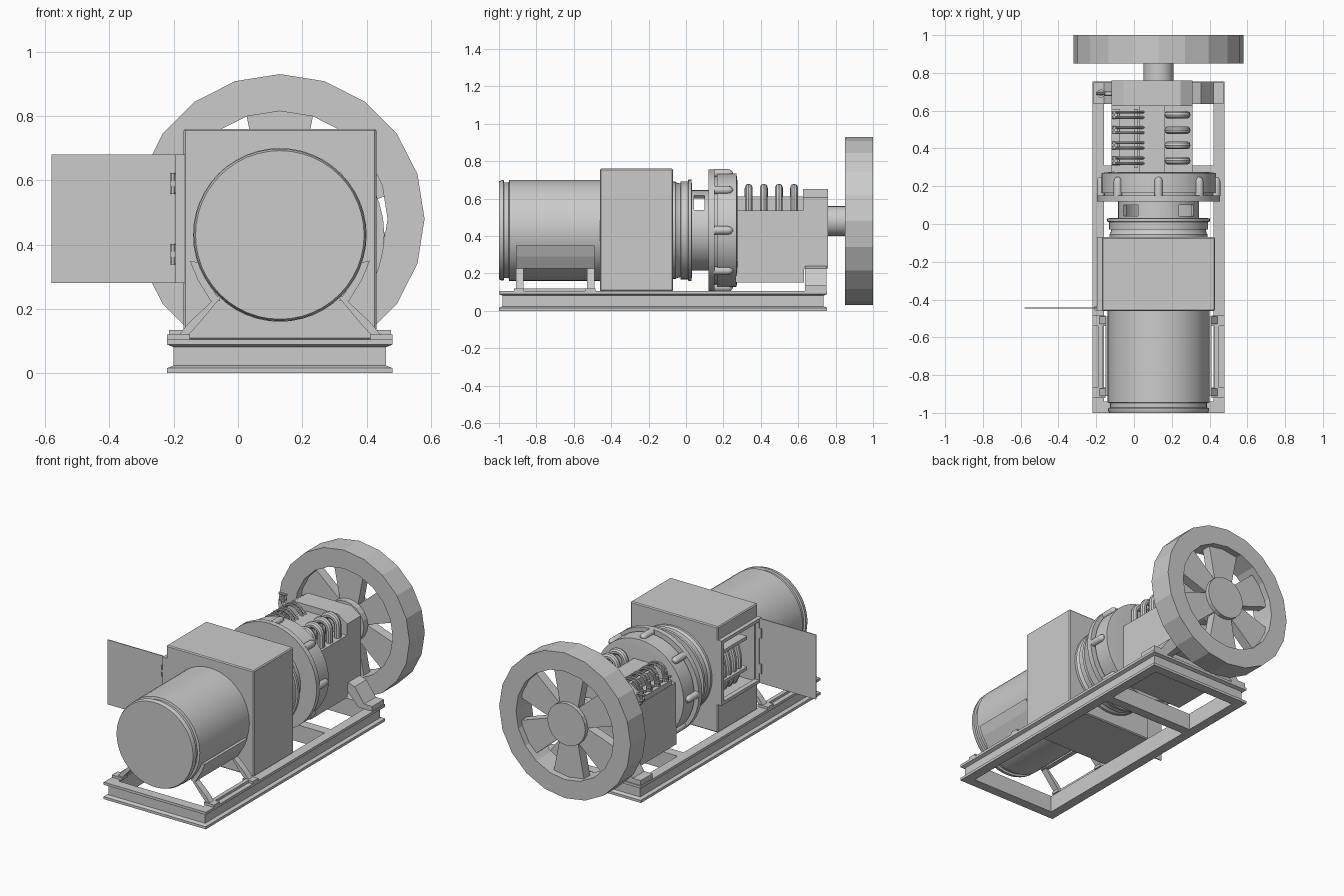
import bpy, bmesh
from math import pi, sin, cos, radians
from mathutils import Matrix, Vector

if "Cube" in bpy.data.objects:
    bpy.data.objects.remove(bpy.data.objects["Cube"])

CX, CZ, WZ = 0.13, 0.43, 0.48     # motor axis x/z, flywheel axis z


def make(name, bm, smooth=False):
    bmesh.ops.recalc_face_normals(bm, faces=bm.faces)
    me = bpy.data.meshes.new(name)
    bm.to_mesh(me)
    bm.free()
    ob = bpy.data.objects.new(name, me)
    bpy.context.collection.objects.link(ob)
    if smooth:
        smooth_shade(ob)
    return ob


def smooth_shade(ob):
    bpy.ops.object.select_all(action='DESELECT')
    ob.select_set(True)
    bpy.context.view_layer.objects.active = ob
    bpy.ops.object.shade_smooth_by_angle(angle=radians(35))


def box(name, x, y, z, bevel=0, rot=None):
    bm = bmesh.new()
    bmesh.ops.create_cube(bm, size=1)
    for v in bm.verts:
        v.co = [a[0] + (a[1] - a[0]) * (c + 0.5) for a, c in zip((x, y, z), v.co)]
    if bevel:
        bmesh.ops.bevel(bm, geom=bm.edges[:], offset=bevel, segments=1, affect='EDGES')
    if rot:
        bm.transform(rot)
    return make(name, bm)


def extrude(name, pts, y0, y1, mat=None):
    """Extrude an xz outline along y."""
    bm = bmesh.new()
    a, b = ([bm.verts.new((x, y, z)) for x, z in pts] for y in (y0, y1))
    bm.faces.new(a)
    bm.faces.new(b)
    for i in range(len(pts)):
        j = (i + 1) % len(pts)
        bm.faces.new((a[i], a[j], b[j], b[i]))
    if mat:
        bm.transform(mat)
    return make(name, bm)


def lathe(name, prof, cz=CZ, n=40, closed=False, smooth=True, cx=CX):
    """Revolve (y, radius) points about an axis along y."""
    bm = bmesh.new()
    rings = [[bm.verts.new((cx + r * sin(2 * pi * k / n), y, cz + r * cos(2 * pi * k / n)))
              for k in range(n)] for y, r in prof]
    pairs = list(zip(rings, rings[1:]))
    if closed:
        pairs.append((rings[-1], rings[0]))
    else:
        bm.faces.new(rings[0])
        bm.faces.new(rings[-1])
    for a, b in pairs:
        for k in range(n):
            m = (k + 1) % n
            bm.faces.new((a[k], a[m], b[m], b[k]))
    return make(name, bm, smooth)


def tube(name, pts, r, res=3):
    """Round pipe through points."""
    cu = bpy.data.curves.new(name, 'CURVE')
    cu.dimensions, cu.bevel_depth, cu.bevel_resolution, cu.use_fill_caps = '3D', r, res, True
    sp = cu.splines.new('POLY')
    sp.points.add(len(pts) - 1)
    for p, c in zip(sp.points, pts):
        p.co = (*c, 1)
    tmp = bpy.data.objects.new(name, cu)
    me = bpy.data.meshes.new_from_object(tmp)
    bpy.data.objects.remove(tmp)
    ob = bpy.data.objects.new(name, me)
    bpy.context.collection.objects.link(ob)
    smooth_shade(ob)
    return ob


def cut(ob, cutter):
    m = ob.modifiers.new('cut', 'BOOLEAN')
    m.object, m.operation, m.solver = cutter, 'DIFFERENCE', 'EXACT'
    bpy.context.view_layer.update()
    me = bpy.data.meshes.new_from_object(ob.evaluated_get(bpy.context.evaluated_depsgraph_get()))
    ob.modifiers.clear()
    ob.data = me
    bpy.data.objects.remove(cutter)


def about_axis(angle, cz=CZ):
    return Matrix.Translation((CX, 0, cz)) @ Matrix.Rotation(angle, 4, 'Y')


def mx(x, s):
    return CX + s * (x - CX)


# Base frame: channel profile mitred round a rectangle
prof = [(0, 0), (0, .016), (.02, .024), (.02, .081), (0, .089), (0, .105), (.06, .105), (.06, 0)]
bm = bmesh.new()
corners = [(-.22, -1, 1, 1), (.48, -1, -1, 1), (.48, .755, -1, -1), (-.22, .755, 1, -1)]
loops = [[bm.verts.new((x + sx * d, y + sy * d, z)) for d, z in prof] for x, y, sx, sy in corners]
for i in range(4):
    a, b = loops[i], loops[(i + 1) % 4]
    for k in range(8):
        m = (k + 1) % 8
        bm.faces.new((a[k], a[m], b[m], b[k]))
make('base_frame', bm)
box('base_crossbar', (-.17, .43), (.25, .31), (0, .104))

# Motor drum with stepped front cap
lathe('motor_drum', [(-1, .262), (-.985, .268), (-.975, .268), (-.972, .256), (-.948, .256),
                     (-.945, .27), (-.45, .27)], n=48)

# Motor cradle, both sides
for s, side in ((1, 'left'), (-1, 'right')):
    mp = lambda pts: [(mx(x, s), z) for x, z in pts]
    extrude('cradle_plate_' + side, mp([(-.15, .35), (-.112, .342), (-.10, .29), (-.055, .225),
                                        (-.085, .225), (-.125, .29)]), -.91, -.49)
    for y in (-.91, -.53):
        extrude('cradle_leg_' + side, mp([(-.09, .24), (-.05, .24), (-.125, .15), (-.155, .118),
                                          (-.185, .118), (-.15, .16), (-.075, .23)]), y, y + .04)
        box('cradle_foot_' + side, sorted((mx(-.22, s), mx(-.15, s))), (y - .01, y + .045), (.104, .12))
    box('cradle_rail_' + side, sorted((mx(-.19, s), mx(-.165, s))), (-.91, -.49), (.104, .12))

# Generator housing with open hatch on the left
housing = box('housing', (-.17, .43), (-.46, -.07), (.104, .76), .006)
cut(housing, box('hatch_cutter', (-.3, .06), (-.43, -.10), (.29, .67)))
for nm, y, z in (('bottom', (-.46, -.07), (.28, .30)), ('top', (-.46, -.07), (.66, .68)),
                 ('front', (-.46, -.435), (.30, .66)), ('rear', (-.095, -.07), (.30, .66))):
    box('hatch_frame_' + nm, (-.195, -.165), y, z)
lathe('winding_drum', [(-.41, .2), (-.12, .2)], n=32)
for i in range(5):
    y = -.36 + i * .05
    lathe('winding_ring', [(y, .2), (y, .26), (y + .008, .268), (y + .022, .268), (y + .03, .26),
                           (y + .03, .2)], n=32)
for z in (.37, .56):
    box('winding_clamp', (-.15, -.08), (-.385, -.105), (z, z + .02))
box('hatch_door', (-.58, -.19), (-.448, -.442), (.28, .68))
for z in (.37, .59):
    box('hinge_leaf', (-.21, -.195), (-.454, -.436), (z - .03, z + .03))
    for dz in (-.02, .02):
        tube('hinge_pin', [(-.203, -.452, z + dz - .012), (-.203, -.452, z + dz + .012)], .007, 1)

# Stepped collar behind the housing
lathe('collar', [(-.08, .26), (-.055, .26), (-.05, .255), (-.03, .25), (-.028, .262), (.01, .262),
                 (.013, .272), (.03, .272), (.033, .2)], n=48)

# Vented coupling with four windows
bell = lathe('coupling_housing', [(.02, .215), (.13, .215), (.13, .195), (.02, .195)], n=40, closed=True)
for k in range(4):
    cut(bell, box('vent_cutter', (-.055, .055), (.042, .1), (.1, .3), 0,
                  about_axis(pi / 4 + k * pi / 2)))
lathe('coupling_shaft', [(.0, .06), (.15, .06)], n=24)

# Clutch disc with rounded lugs around the rim
lathe('clutch_disc', [(.12, .2), (.12, .325), (.152, .325), (.152, .29), (.165, .29), (.165, .303),
                      (.27, .303), (.275, .26)], n=40)
for k in range(8):
    a = k * pi / 4
    lathe('rim_lug', [(.148, .022), (.225, .022), (.24, .018), (.25, .006)], n=12,
          cx=CX + .305 * sin(a), cz=CZ + .305 * cos(a))

# Engine block with a central ridge, and the end head
extrude('engine_block', [(-.12, .15), (.31, .15), (.31, .535), (.165, .535), (.165, .61), (.03, .61),
                         (.03, .535), (-.12, .535)], .265, .63)
extrude('engine_head', [(-.12, .225), (.31, .225), (.31, .605), (.245, .65), (-.055, .65), (-.12, .605)],
        .625, .76)

# Pipes over the block: thick arches right, twin thin lines left
for i in range(4):
    y = .335 + i * .081
    arch = [(.23 + .048 * cos(t * pi / 10), y, .61 + .048 * sin(t * pi / 10)) for t in range(11)]
    tube('exhaust_arch', [(.278, y, .53)] + arch + [(.182, y, .53)], .021)
    for d in (-.014, .014):
        arc = [(-.03 + .055 * cos(t * pi / 8), y + d, .615 + .04 * sin(t * pi / 8)) for t in range(9)]
        tube('fuel_line', [(.055, y + d, .60), (.04, y + d, .615)] + arc[1:] +
             [(-.095, y + d, .59), (-.12, y + d, .59)], .0075, 2)
    tube('injector_body', [(-.095, y, .53), (-.095, y, .60)], .018)
    tube('injector_cap', [(-.095, y, .60), (-.095, y, .625)], .010)
box('fuel_rail', (-.118, -.075), (.31, .605), (.53, .565))
box('injector_rail', (.0, .022), (.30, .61), (.53, .60))

# Small valve on the left of the head
tube('valve_pipe', [(-.11, .69, .57), (-.16, .69, .57), (-.175, .69, .585), (-.175, .69, .63)], .012)
tube('valve_collar', [(-.175, .69, .60), (-.175, .69, .615)], .022)
tube('valve_handle', [(-.2, .69, .637), (-.15, .69, .637)], .008)

# Engine feet
for s, side in ((1, 'right'), (-1, 'left')):
    fx = lambda x: x if s > 0 else mx(x, -1)
    inner = .25 if s > 0 else .33
    extrude('engine_foot_' + side, [(fx(x), z) for x, z in
            [(inner, .26), (.355, .225), (.42, .135), (.475, .135), (.475, .104), (.38, .104),
             (.30, .19), (inner, .19)]], .635, .75)

# Output shaft
lathe('output_shaft', [(.75, .08), (.88, .08)], cz=WZ, n=24)

# Flywheel: faceted rim, hub and six flared spokes
lathe('flywheel_rim', [(.85, .45), (1, .45), (1, .335), (.85, .335)], cz=WZ, n=20,
      closed=True, smooth=False)
lathe('flywheel_hub', [(.86, .13), (.985, .13)], cz=WZ, n=20, smooth=False)
for k in range(6):
    extrude('flywheel_spoke', [(-.06, .1), (.06, .1), (.108, .345), (-.108, .345)], .9, .96,
            about_axis(k * pi / 3, WZ))
